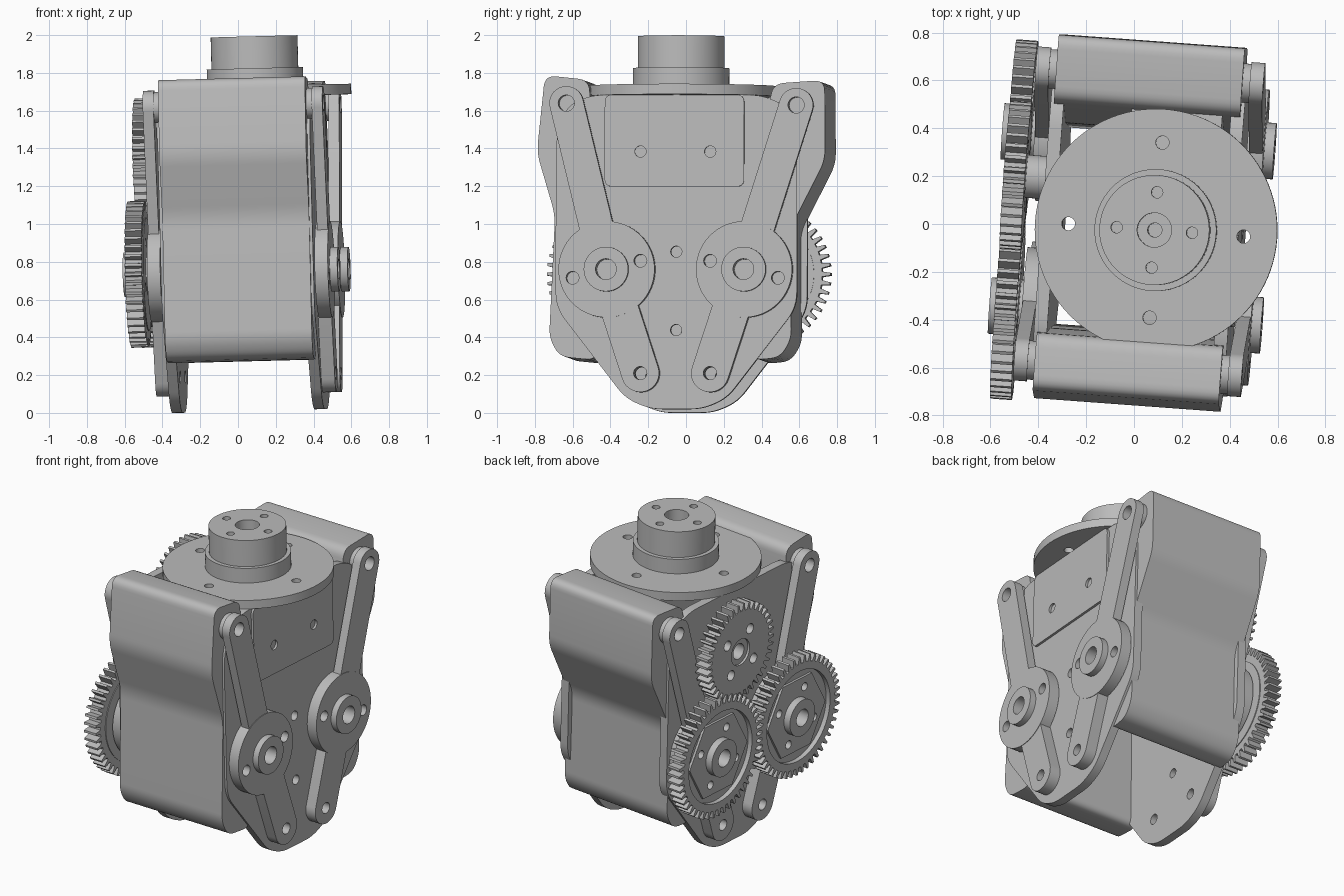
import bpy
import bmesh
from math import sin, cos, pi, radians
from mathutils import Matrix, Vector

if "Cube" in bpy.data.objects:
    bpy.data.objects.remove(bpy.data.objects["Cube"])

# One plain grey for the whole mechanism
GREY = (0.5, 0.5, 0.5, 1)
grey = bpy.data.materials.new("machined grey")
grey.use_nodes = True
grey.diffuse_color = GREY
grey.node_tree.nodes["Principled BSDF"].inputs["Base Color"].default_value = GREY

# The assembly leans slightly: u runs across, v to the back, w upwards
POSE = (Matrix.Translation((0.137, -0.029, 0.0)) @ Matrix.Rotation(radians(-4.2), 4, 'Z')
        @ Matrix.Rotation(radians(-1.5), 4, 'Y'))
SIDEWAYS = Matrix(((0, 0, 1, 0), (1, 0, 0, 0), (0, 1, 0, 0), (0, 0, 0, 1)))
MID = -0.075    # middle plane of the body in u


def circle(center, r, n=40):
    return [(center[0] + r * cos(2 * pi * i / n), center[1] + r * sin(2 * pi * i / n))
            for i in range(n)]


def rounded(points, r, steps=6):
    """Outline with each corner replaced by a smooth curve."""
    out = []
    for i, p in enumerate(points):
        p = Vector(p)
        a, b = Vector(points[i - 1]) - p, Vector(points[(i + 1) % len(points)]) - p
        d = min(r, a.length * 0.45, b.length * 0.45)
        a, b = p + a.normalized() * d, p + b.normalized() * d
        for k in range(steps + 1):
            t = k / steps
            out.append(tuple(a * (1 - t) ** 2 + p * (2 * t * (1 - t)) + b * t ** 2))
    return out


def toothed(center, r, depth, teeth):
    out = []
    for i in range(teeth):
        for step, rr in ((-0.30, r - depth), (-0.14, r), (0.14, r), (0.30, r - depth)):
            a = 2 * pi * (i + step) / teeth
            out.append((center[0] + rr * cos(a), center[1] + rr * sin(a)))
    return out


def prism(name, loops, lo, hi, upright=False):
    """Extrude an outline (first loop) with holes (other loops) from lo to hi."""
    curve = bpy.data.curves.new(name, 'CURVE')
    curve.dimensions, curve.fill_mode = '2D', 'BOTH'
    curve.extrude = abs(hi - lo) / 2
    for loop in loops:
        s = curve.splines.new('POLY')
        s.points.add(len(loop) - 1)
        s.use_cyclic_u = True
        for pt, (x, y) in zip(s.points, loop):
            pt.co = (x, y, 0, 1)
    temp = bpy.data.objects.new(name + "_outline", curve)
    bpy.context.collection.objects.link(temp)
    dg = bpy.context.evaluated_depsgraph_get()
    mesh = bpy.data.meshes.new_from_object(temp.evaluated_get(dg))
    bpy.data.objects.remove(temp)
    bpy.data.curves.remove(curve)
    bm = bmesh.new()
    bm.from_mesh(mesh)
    bmesh.ops.remove_doubles(bm, verts=bm.verts, dist=1e-5)
    bmesh.ops.recalc_face_normals(bm, faces=bm.faces)
    bm.to_mesh(mesh)
    bm.free()
    mesh.name = name
    mesh.materials.clear()
    mesh.materials.append(grey)
    for p in mesh.polygons:
        p.use_smooth = True
        p.material_index = 0
    mesh.set_sharp_from_angle(angle=radians(30))
    obj = bpy.data.objects.new(name, mesh)
    bpy.context.collection.objects.link(obj)
    turn = Matrix.Identity(4) if upright else SIDEWAYS
    obj.matrix_world = POSE @ turn @ Matrix.Translation((0, 0, (lo + hi) / 2))
    return obj


def both_sides(name, loops, lo, hi):
    prism("left_" + name, loops, lo, hi)
    prism("right_" + name, loops, 2 * MID - hi, 2 * MID - lo)


def bar(start, end, half, gap):
    """Straight bar with a round far end, starting a gap away from start."""
    s, e = Vector(start), Vector(end)
    d = (e - s).normalized()
    n = Vector((-d.y, d.x))
    s = s + d * gap
    out = [tuple(s + n * half), tuple(s - n * half)]
    for k in range(17):
        a = -pi / 2 + pi * k / 16
        out.append(tuple(e + d * half * cos(a) + n * half * sin(a)))
    return out


# Side plates
half_plate = [(0.14, 0.012), (0.27, 0.07), (0.64, 0.55), (0.64, 1.45), (0.58, 1.62), (0.45, 1.675)]
outline = rounded(half_plate + [(-v, w) for v, w in reversed(half_plate)], 0.08)
plate_holes = [circle((0, w), 0.03, 20) for w in (0.43, 0.845)]
low_holes = [circle((v, 0.2), 0.033, 20) for v in (-0.185, 0.185)]
both_sides("side_plate", [outline] + plate_holes + low_holes, 0.275, 0.33)

# Raised motor bracket and motor housing between the plates
panel = rounded([(-0.38, 1.19), (0.36, 1.19), (0.36, 1.675), (-0.38, 1.675)], 0.04)
prism("motor_bracket", [panel] + [circle((v, 1.375), 0.03, 20) for v in (-0.19, 0.18)], 0.325, 0.345)
prism("motor_housing", [rounded([(-0.42, 1.15), (0.53, 1.15), (0.53, 1.66), (-0.42, 1.66)], 0.04)],
      -0.14, 0.24)

# Turntable flange, collar and shaft tower
FOUR = [i * pi / 2 for i in range(4)]


def ring_of_holes(center, dist, r, start=0.0):
    return [circle((center[0] + dist * cos(a + start), center[1] + dist * sin(a + start)), r, 20)
            for a in FOUR]


AXIS = (0, 0)
prism("flange", [circle(AXIS, 0.507, 96)] + ring_of_holes(AXIS, 0.367, 0.028), 1.675, 1.73, True)
prism("collar", [circle(AXIS, 0.255, 64)], 1.73, 1.825, True)
prism("tower_base", [circle(AXIS, 0.23, 64), circle(AXIS, 0.03, 24)], 1.82, 1.92, True)
prism("tower", [circle(AXIS, 0.23, 64), circle(AXIS, 0.072, 32)]
      + ring_of_holes(AXIS, 0.158, 0.024), 1.92, 1.994, True)

# Front and back grip shells
front_shell = [(-0.70, 1.78), (-0.742, 1.37), (-0.645, 1.04), (-0.675, 0.39), (-0.62, 0.29),
               (-0.42, 0.27), (-0.44, 1.2), (-0.465, 1.755)]
back_shell = [(0.785, 1.755), (0.788, 1.33), (0.605, 0.97), (0.61, 0.38), (0.55, 0.285),
              (0.40, 0.27), (0.42, 1.2), (0.51, 1.735)]
prism("front_grip", [rounded(front_shell, 0.06)], -0.465, 0.315)
prism("back_grip", [rounded(back_shell, 0.06)], -0.465, 0.315)

# Link arms: hub disc, upper bar, lower bar, spacers and bosses on both sides
PIVOT_V, PIVOT_W = 0.365, 0.75
arms = {"front": (-1, (-0.58, 1.63)), "back": (1, (0.64, 1.62))}
for name, (side, top) in arms.items():
    pivot = (side * PIVOT_V, PIVOT_W)
    foot = (side * 0.185, 0.2)
    hub_holes = [circle((pivot[0] + s * 0.18, pivot[1] + 0.045 * s * -side), 0.034, 20)
                 for s in (-1, 1)]
    both_sides(name + "_hub", [circle(pivot, 0.255, 64), circle(pivot, 0.055)] + hub_holes, 0.335, 0.405)
    both_sides(name + "_upper_bar", [bar(pivot, top, 0.09, 0.19), circle(top, 0.043, 24)], 0.345, 0.402)
    both_sides(name + "_lower_bar", [bar(pivot, foot, 0.1, 0.19), circle(foot, 0.035, 24)], 0.33, 0.402)
    both_sides(name + "_pin_spacer", [circle(top, 0.082), circle(top, 0.043, 24)], 0.31, 0.348)
    prism(name + "_pivot_boss", [circle(pivot, 0.118), circle(pivot, 0.055)], 0.40, 0.445)

    # Large gear: toothed rim, recessed web, six-sided pad and hollow boss
    prism(name + "_gear_rim", [toothed(pivot, 0.388, 0.045, 48), circle(pivot, 0.295, 64)], -0.665, -0.575)
    web_holes = ring_of_holes(pivot, 0.18, 0.026, 0.4)
    prism(name + "_gear_web", [circle(pivot, 0.30, 64), circle(pivot, 0.055)] + web_holes, -0.635, -0.57)
    prism(name + "_gear_pad", [circle(pivot, 0.27, 6), circle(pivot, 0.055)] + web_holes, -0.65, -0.63)
    prism(name + "_gear_boss", [circle(pivot, 0.118), circle(pivot, 0.055)], -0.695, -0.55)

# Drive gear above the pair
drive = (0.185, 1.37)
prism("drive_gear", [toothed(drive, 0.312, 0.045, 38), circle(drive, 0.085)]
      + ring_of_holes(drive, 0.15, 0.032, 0.6), -0.655, -0.565)
prism("drive_gear_boss", [circle(drive, 0.09), circle(drive, 0.05)], -0.64, -0.47)
